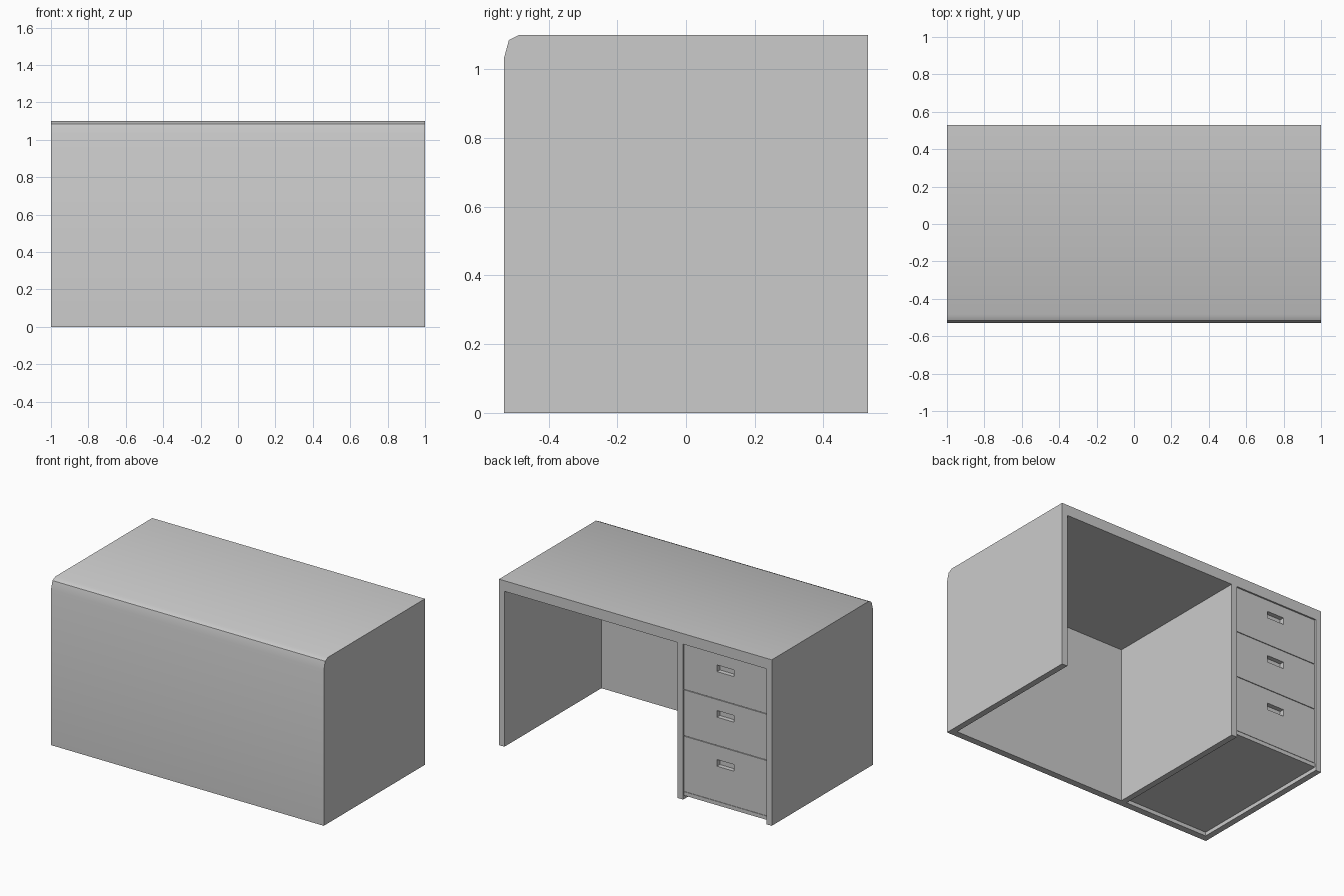
import bpy, bmesh, math

if "Cube" in bpy.data.objects:
    bpy.data.objects.remove(bpy.data.objects["Cube"])

FRONT, BACK, TOP = -0.53, 0.53, 1.10
INNER_FRONT, INNER_TOP = -0.485, 1.03      # inside of front panel, underside of top
BAY = (-0.96, -0.35)                       # drawer bay between its two walls
FACE = BACK - 0.008                        # drawer fronts sit slightly recessed


def add_object(name, bm):
    bmesh.ops.recalc_face_normals(bm, faces=bm.faces)
    mesh = bpy.data.meshes.new(name)
    bm.to_mesh(mesh)
    bm.free()
    ob = bpy.data.objects.new(name, mesh)
    bpy.context.collection.objects.link(ob)
    return ob


def box(name, x, y, z):
    bm = bmesh.new()
    bmesh.ops.create_cube(bm, size=1)
    for v in bm.verts:
        v.co = [(a + b) / 2 + c * (b - a) for (a, b), c in zip((x, y, z), v.co)]
    return add_object(name, bm)


def activate(ob):
    bpy.ops.object.select_all(action='DESELECT')
    ob.select_set(True)
    bpy.context.view_layer.objects.active = ob


def cut(ob, x, y, z):
    cutter = box("cutter", x, y, z)
    cutter.hide_render = True
    mod = ob.modifiers.new("cut", 'BOOLEAN')
    mod.operation, mod.solver, mod.object = 'DIFFERENCE', 'EXACT', cutter
    activate(ob)
    bpy.ops.object.modifier_apply(modifier=mod.name)
    bpy.data.objects.remove(cutter)


# Desk body: side profile with rounded front edge, extruded along x
profile = [(BACK, 0), (BACK, TOP), (-0.485, TOP), (-0.515, 1.085), (FRONT, 1.03), (FRONT, 0)]
bm = bmesh.new()
face = bm.faces.new([bm.verts.new((-1, y, z)) for y, z in profile])
ext = bmesh.ops.extrude_face_region(bm, geom=[face])
bmesh.ops.translate(bm, vec=(2, 0, 0), verts=[g for g in ext["geom"] if isinstance(g, bmesh.types.BMVert)])
body = add_object("desk_body", bm)

# Knee space and drawer bay
for bay in ((-0.31, 0.96), BAY):
    cut(body, bay, (INNER_FRONT, 0.7), (-0.2, INNER_TOP))
activate(body)
bpy.ops.object.shade_smooth_by_angle(angle=math.radians(30))

# Floor of the drawer bay
box("bay_floor", BAY, (INNER_FRONT, FACE), (0.025, 0.05))

# Three drawers with recessed pulls
gap = 0.002
mid = sum(BAY) / 2
drawers = [("top_drawer", 0.727, INNER_TOP, 0.932),
           ("middle_drawer", 0.42, 0.727, 0.63),
           ("bottom_drawer", 0.05, 0.42, 0.305)]
for name, low, high, pull in drawers:
    drawer = box(name, (BAY[0] + gap, BAY[1] - gap), (INNER_FRONT + gap, FACE), (low + gap, high - gap))
    cut(drawer, (mid - 0.062, mid + 0.062), (FACE - 0.03, 0.7), (pull - 0.022, pull + 0.022))
